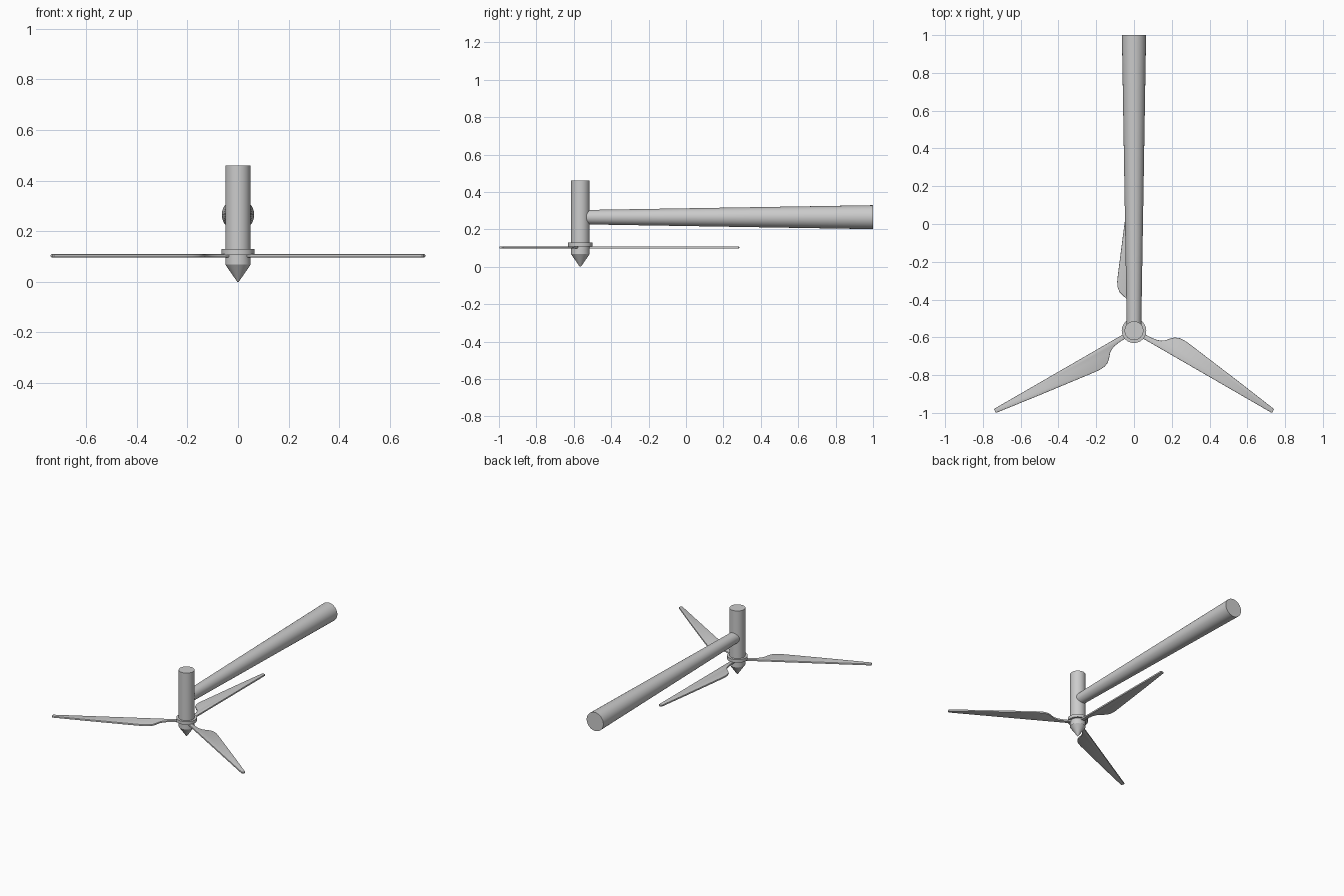
import bpy, bmesh
from math import radians, cos, sin, tau
from mathutils import Matrix

if "Cube" in bpy.data.objects:
    bpy.data.objects.remove(bpy.data.objects["Cube"])

HUB_Y = -0.565


def make_object(name, bm, matrix=None, smooth=True):
    bmesh.ops.recalc_face_normals(bm, faces=bm.faces[:])
    me = bpy.data.meshes.new(name)
    bm.to_mesh(me)
    bm.free()
    ob = bpy.data.objects.new(name, me)
    bpy.context.collection.objects.link(ob)
    if matrix:
        ob.matrix_world = matrix
    if smooth:
        bpy.ops.object.select_all(action='DESELECT')
        ob.select_set(True)
        bpy.context.view_layer.objects.active = ob
        bpy.ops.object.shade_smooth_by_angle(angle=radians(30))
    return ob


def turned(name, profile, matrix, sides=48):
    """Closed solid of revolution around local z from (radius, z) points."""
    bm = bmesh.new()
    rings = [[bm.verts.new((r * cos(tau * i / sides), r * sin(tau * i / sides), z))
              for i in range(sides)] for r, z in profile]
    for a, b in zip(rings, rings[1:]):
        for i in range(sides):
            j = (i + 1) % sides
            bm.faces.new((a[i], a[j], b[j], b[i]))
    bm.faces.new(rings[0])
    bm.faces.new(rings[-1])
    return make_object(name, bm, matrix)


at_hub = Matrix.Translation((0, HUB_Y, 0))

# Nacelle, hub collar and pointed spinner share the vertical rotor axis
turned("nacelle", [(0.05, 0.12), (0.05, 0.46)], at_hub)
turned("hub_collar", [(0.065, 0.107), (0.065, 0.129)], at_hub)
turned("spinner", [(0.003, 0.0), (0.05, 0.068), (0.05, 0.115)], at_hub)

# Tapered tower lying along +y
turned("tower", [(0.038, 0.0), (0.064, 1 - HUB_Y)],
       Matrix.Translation((0, HUB_Y, 0.265)) @ Matrix.Rotation(radians(-90), 4, 'X'))

# Blade outline: straight edge on one side, bulging edge on the other
OUTLINE = [(0.03, -0.012), (0.846, -0.012), (0.85, -0.008), (0.85, 0.008),
           (0.846, 0.012), (0.615, 0.044), (0.33, 0.081), (0.29, 0.086),
           (0.26, 0.089), (0.23, 0.087), (0.205, 0.077), (0.185, 0.058),
           (0.168, 0.038), (0.15, 0.026), (0.13, 0.019), (0.10, 0.014), (0.03, 0.012)]

for n, angle in enumerate((90, 210, 330)):
    bm = bmesh.new()
    base = bm.faces.new([bm.verts.new((u, v, 0.097)) for u, v in OUTLINE])
    top = bmesh.ops.extrude_face_region(bm, geom=[base])["geom"]
    bmesh.ops.translate(bm, vec=(0, 0, 0.012),
                        verts=[g for g in top if isinstance(g, bmesh.types.BMVert)])
    # Soften the rim of the blade
    rim = [e for e in bm.edges if abs(e.verts[0].co.z - e.verts[1].co.z) < 1e-6]
    bmesh.ops.bevel(bm, geom=rim, offset=0.003, segments=2, profile=0.5, affect='EDGES')
    make_object(f"blade_{n + 1}", bm, at_hub @ Matrix.Rotation(radians(angle), 4, 'Z'))
